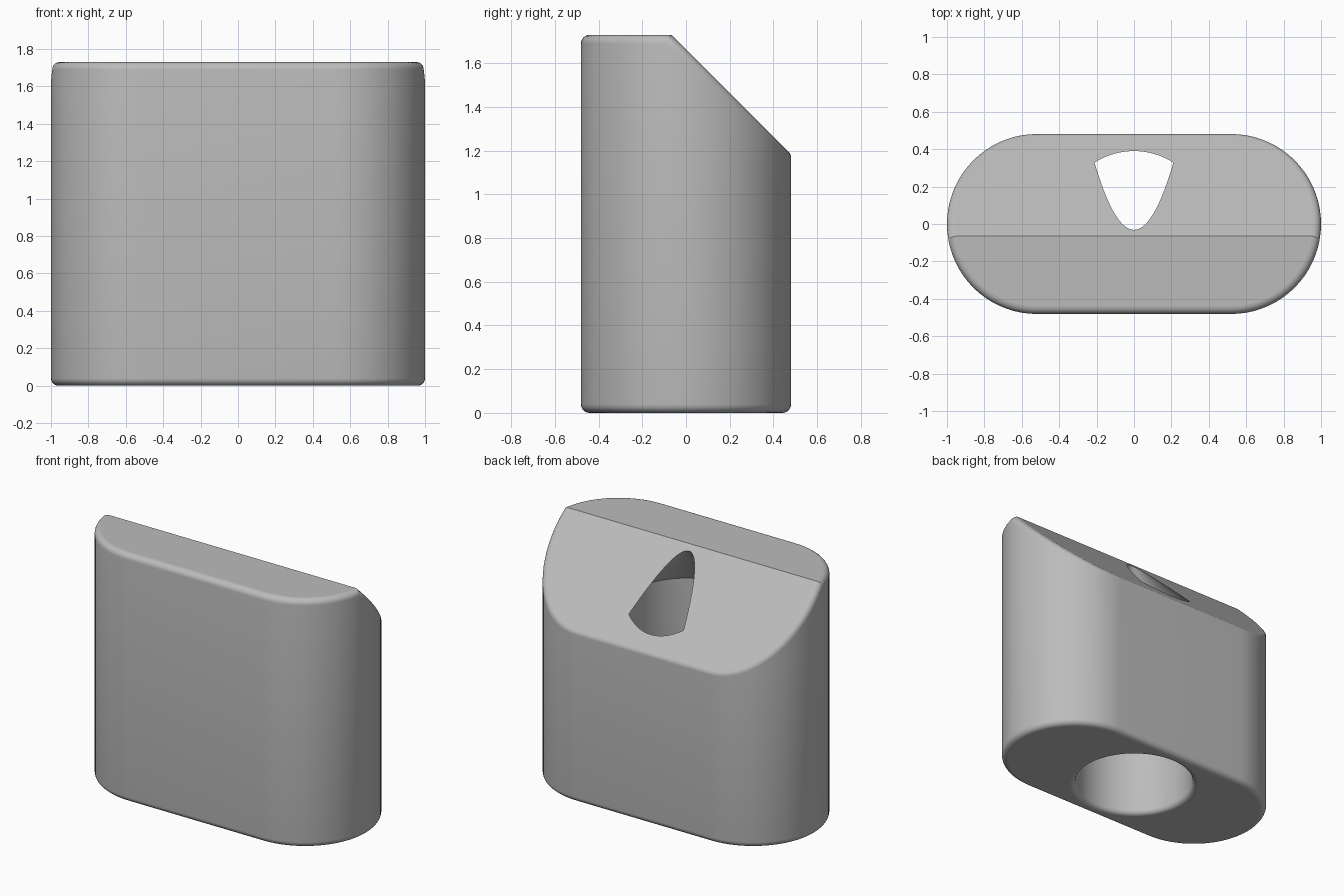
import bpy, bmesh, math
from mathutils import Vector

if "Cube" in bpy.data.objects:
    bpy.data.objects.remove(bpy.data.objects["Cube"])

R, HALF = 0.481, 0.519          # end radius, half length of the straight sides
H, RIDGE = 1.73, -0.065         # top height, y of the ridge where the slope starts
FIL, STEPS = 0.04, 6            # edge rounding
BORE, BORE_FIL, APEX = 0.39, 0.035, 1.727

grey = bpy.data.materials.new("plain grey")
grey.diffuse_color = (0.5, 0.5, 0.5, 1)
grey.use_nodes = True
grey.node_tree.nodes["Principled BSDF"].inputs["Base Color"].default_value = grey.diffuse_color


def make_object(name, bm):
    bmesh.ops.recalc_face_normals(bm, faces=bm.faces)
    mesh = bpy.data.meshes.new(name)
    bm.to_mesh(mesh)
    bm.free()
    mesh.materials.append(grey)
    obj = bpy.data.objects.new(name, mesh)
    bpy.context.collection.objects.link(obj)
    return obj


def arc(centre, start, end):
    """Points on a rounded edge turning from one direction to another."""
    pts = []
    for i in range(STEPS + 1):
        t = i / STEPS
        d = start.normalized().slerp(end.normalized(), t)
        pts.append(centre + d * (start.length * (1 - t) + end.length * t))
    return pts


# Rounded slot outline, with extra columns exactly at the ridge
kink_y = RIDGE - FIL * (math.sqrt(2) - 1)
kink = math.asin(kink_y / (R - FIL))
right = sorted([math.radians(-90 + 5 * i) for i in range(37)
                if abs(math.radians(-90 + 5 * i) - kink) > 0.03] + [kink])
columns = [(HALF, a) for a in right] + [(-HALF, math.pi - a) for a in reversed(right)]

# Body: wall columns with rounded rims at the bottom, top and slope
bm = bmesh.new()
grid, sides = [], []
for cx, a in columns:
    n = Vector((math.cos(a), math.sin(a), 0))
    c = Vector((cx, 0, 0)) + n * (R - FIL)
    low = Vector((c.x, c.y, FIL))
    if abs(c.y - kink_y) < 1e-5:
        side, z, up = 0, H - FIL, Vector((0, RIDGE - kink_y, FIL))
    elif c.y < kink_y:
        side, z, up = -1, H - FIL, Vector((0, 0, FIL))
    else:
        side, z = 1, H + RIDGE - c.y - FIL * math.sqrt(2)
        up = Vector((0, 1, 1)).normalized() * FIL
    pts = arc(low, n * FIL, Vector((0, 0, -FIL)))[::-1]
    pts += arc(Vector((c.x, c.y, z)), n * FIL, up)
    grid.append([bm.verts.new(p) for p in pts])
    sides.append(side)
for i in range(len(grid)):
    a, b = grid[i], grid[(i + 1) % len(grid)]
    for k in range(len(a) - 1):
        bm.faces.new((a[k], b[k], b[k + 1], a[k + 1]))
bm.faces.new([g[0] for g in grid])
bm.faces.new([g[-1] for g, s in zip(grid, sides) if s <= 0])
bm.faces.new([g[-1] for g, s in zip(grid, sides) if s >= 0])
body = make_object("body", bm)

# Bore cutter: flared mouth, straight wall and conical end
profile = [(BORE + BORE_FIL, -0.1)]
for i in range(STEPS + 1):
    t = math.radians(90 * i / STEPS)
    profile.append((BORE + BORE_FIL * (1 - math.sin(t)), BORE_FIL * (1 - math.cos(t))))
profile.append((BORE, APEX - BORE))
bm = bmesh.new()
SEG = 96
rings = [[bm.verts.new((r * math.cos(2 * math.pi * i / SEG),
                        r * math.sin(2 * math.pi * i / SEG), z)) for i in range(SEG)]
         for r, z in profile]
tip = bm.verts.new((0, 0, APEX))
for i in range(SEG):
    j = (i + 1) % SEG
    for a, b in zip(rings, rings[1:]):
        bm.faces.new((a[i], a[j], b[j], b[i]))
    bm.faces.new((rings[-1][i], rings[-1][j], tip))
bm.faces.new(rings[0])
cutter = make_object("bore_cutter", bm)
cutter.hide_render = True

# Cut the bore, then remove the cutter
mod = body.modifiers.new("bore", 'BOOLEAN')
mod.operation, mod.object, mod.solver = 'DIFFERENCE', cutter, 'EXACT'
bpy.context.view_layer.objects.active = body
body.select_set(True)
cutter.select_set(False)
bpy.ops.object.modifier_apply(modifier=mod.name)
bpy.data.objects.remove(cutter)

# Smooth walls and rims, flat top, slope and base
bpy.ops.object.shade_smooth_by_angle(angle=math.radians(30))
slope = Vector((0, 1, 1)).normalized()
for p in body.data.polygons:
    if abs(p.normal.z) > 0.9999 or (p.normal.dot(slope) > 0.9999 and p.area > 0.002):
        p.use_smooth = False
